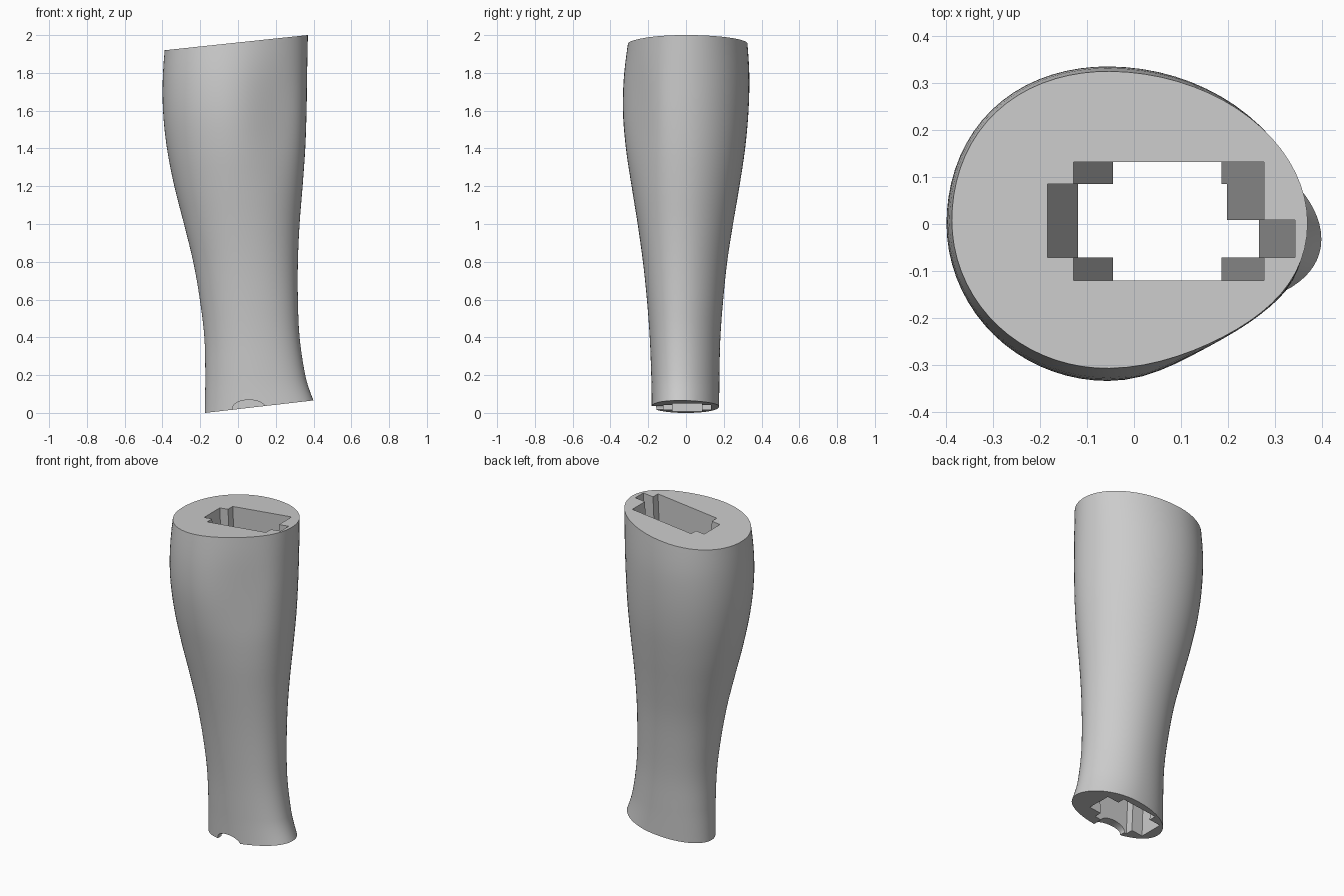
import bpy, bmesh, math
from mathutils import Vector

cube = bpy.data.objects.get("Cube")
if cube:
    bpy.data.objects.remove(cube, do_unlink=True)

grey = bpy.data.materials.new("plain grey")
grey.use_nodes = True
colour = (0.6, 0.6, 0.6, 1)
grey.diffuse_color = colour
grey.node_tree.nodes["Principled BSDF"].inputs["Base Color"].default_value = colour


def loft(name, rings):
    """Skin a stack of closed rings and cap both ends."""
    bm = bmesh.new()
    loops = [[bm.verts.new(p) for p in ring] for ring in rings]
    n = len(loops[0])
    for low, high in zip(loops, loops[1:]):
        for i in range(n):
            j = (i + 1) % n
            bm.faces.new((low[i], low[j], high[j], high[i]))
    bm.faces.new(loops[0][::-1])
    bm.faces.new(loops[-1])
    bmesh.ops.recalc_face_normals(bm, faces=bm.faces)
    mesh = bpy.data.meshes.new(name)
    bm.to_mesh(mesh)
    bm.free()
    mesh.materials.append(grey)
    obj = bpy.data.objects.new(name, mesh)
    bpy.context.collection.objects.link(obj)
    return obj


def spline(a, b, c, d, t):
    """Hermite blend between stations b and c (height is the first entry)."""
    out = []
    h = c[0] - b[0]
    for k in range(1, len(b)):
        m0 = (c[k] - a[k]) / (c[0] - a[0]) * h
        m1 = (d[k] - b[k]) / (d[0] - b[0]) * h
        out.append((2*t**3 - 3*t*t + 1) * b[k] + (t**3 - 2*t*t + t) * m0
                   + (3*t*t - 2*t**3) * c[k] + (t**3 - t*t) * m1)
    return [b[0] + h * t] + out


# Stations: height, left x, right x, front y, back y
stations = [
    (-0.05, -0.177, 0.448, -0.182, 0.176),
    (0.10, -0.174, 0.386, -0.182, 0.176),
    (0.20, -0.173, 0.356, -0.184, 0.177),
    (0.40, -0.178, 0.326, -0.192, 0.182),
    (0.60, -0.202, 0.317, -0.207, 0.197),
    (0.80, -0.237, 0.317, -0.228, 0.218),
    (1.00, -0.286, 0.326, -0.256, 0.249),
    (1.20, -0.337, 0.342, -0.288, 0.283),
    (1.40, -0.376, 0.356, -0.318, 0.313),
    (1.60, -0.397, 0.363, -0.334, 0.331),
    (1.80, -0.397, 0.366, -0.327, 0.335),
    (2.05, -0.376, 0.371, -0.294, 0.318),
]


def section(z, x0, x1, y0, y1, sides=72):
    """Egg-shaped section, rounder at -x and narrower towards +x."""
    u = min(max(z / 2, 0), 1)
    cx = x0 + (x1 - x0) * (0.5 - 0.06 * u)
    cy = (y0 + y1) / 2
    hollow = 0.14 * math.exp(-((z - 1.6) / 0.35) ** 2)
    ring = []
    for i in range(sides):
        a = math.tau * i / sides
        c, s = math.cos(a), math.sin(a)
        x = cx + c * ((x1 - cx) if c > 0 else (cx - x0))
        y = cy + s * (y1 - y0) / 2
        diagonal = math.sin(2 * a) ** 2
        if c > 0:
            if s < 0:
                y = cy + (y - cy) * (1 - hollow * diagonal)
            y -= 0.03 * (1 - 0.7 * u) * c * c
        elif s > 0:
            x = cx + (x - cx) * (1 + 0.02 * diagonal)
            y = cy + (y - cy) * (1 + 0.02 * diagonal)
        ring.append((x, y, z))
    return ring


rings = []
steps = 4
for i in range(len(stations) - 1):
    a, d = stations[max(i - 1, 0)], stations[min(i + 2, len(stations) - 1)]
    for k in range(steps):
        rings.append(section(*spline(a, stations[i], stations[i + 1], d, k / steps)))
rings.append(section(*stations[-1]))
leg = loft("lower_leg_shell", rings)

# Slanted ends
bm = bmesh.new()
bm.from_mesh(leg.data)
for point, normal in ((Vector((0, 0, 0.020)), Vector((0.115, 0, -1))),
                      (Vector((0, 0, 1.961)), Vector((-0.106, 0, 1)))):
    cut = bmesh.ops.bisect_plane(bm, geom=bm.verts[:] + bm.edges[:] + bm.faces[:],
                                 plane_co=point, plane_no=normal, clear_outer=True)
    rim = [e for e in cut["geom_cut"] if isinstance(e, bmesh.types.BMEdge)]
    bmesh.ops.contextual_create(bm, geom=rim)
bmesh.ops.recalc_face_normals(bm, faces=bm.faces)
bm.to_mesh(leg.data)
bm.free()


# Tapered slot with a tab at each end
def slot(z):
    t = (z - 0.03) / 1.93
    left, tab_l = -0.045 - 0.084 * t, -0.12 - 0.065 * t
    right, tab_r = 0.186 + 0.09 * t, 0.265 + 0.077 * t
    front, back, low = -0.12, 0.132, -0.071
    outline = [(left, front), (right, front), (right, low), (tab_r, low),
               (tab_r, 0.008), (right, 0.008), (right, back), (left, back),
               (left, 0.085), (tab_l, 0.085), (tab_l, low), (left, low)]
    return [(x, y, z) for x, y in outline]


slot_cutter = loft("slot_cutter", [slot(-0.2), slot(2.2)])

# Wider end tab in the lowest part of the slot
socket_cutter = loft("socket_cutter", [
    [(0.15, -0.03, z), (0.264, -0.03, z), (0.264, 0.085, z), (0.15, 0.085, z)]
    for z in (-0.2, 0.29)])

# Small arch through the front wall at the lower rim
arch_cutter = loft("arch_cutter", [
    [(0.058 + 0.088 * math.cos(a), y, 0.023 + 0.046 * math.sin(a))
     for a in (math.tau * i / 32 for i in range(32))] for y in (-0.4, -0.05)])

bpy.ops.object.select_all(action="DESELECT")
bpy.context.view_layer.objects.active = leg
leg.select_set(True)
for cutter in (slot_cutter, socket_cutter, arch_cutter):
    cutter.hide_render = True
    mod = leg.modifiers.new("cut", "BOOLEAN")
    mod.operation = "DIFFERENCE"
    mod.solver = "EXACT"
    mod.object = cutter
    bpy.ops.object.modifier_apply(modifier=mod.name)
    bpy.data.objects.remove(cutter, do_unlink=True)

bpy.ops.object.shade_smooth_by_angle(angle=math.radians(35))
